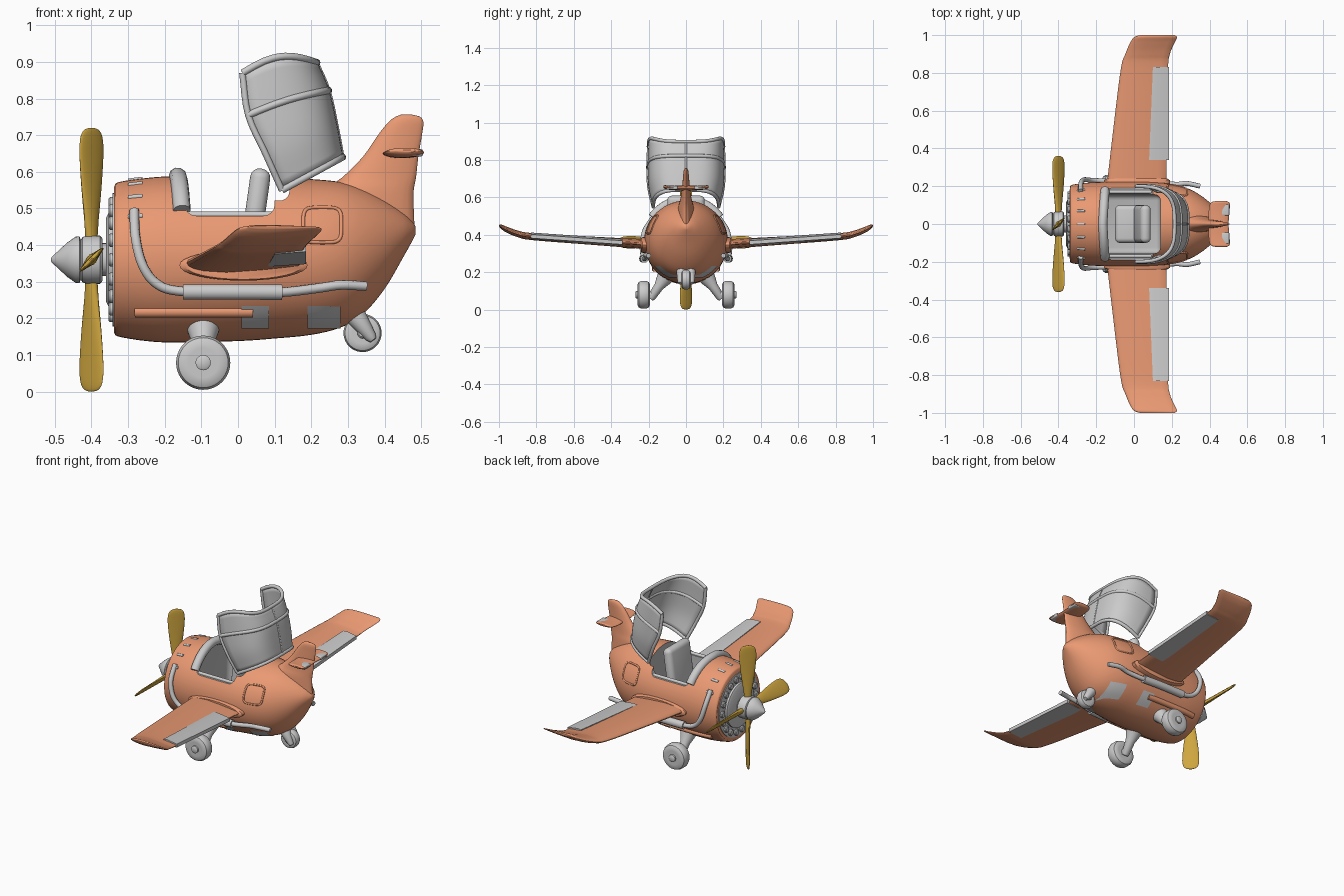
import bpy, bmesh, math
from math import sin, cos, pi, radians
from mathutils import Vector, Matrix

if "Cube" in bpy.data.objects:
    bpy.data.objects.remove(bpy.data.objects["Cube"])

def material(name, rgb):
    m = bpy.data.materials.new(name)
    m.diffuse_color = (*rgb, 1)
    m.use_nodes = True
    m.node_tree.nodes["Principled BSDF"].inputs["Base Color"].default_value = m.diffuse_color
    return m

ORANGE = material("orange paint", (0.82, 0.32, 0.17))
GOLD = material("gold paint", (0.62, 0.38, 0.05))
GREY = material("grey", (0.5, 0.5, 0.5))

def add(name, bm, mat=None, angle=35):
    bmesh.ops.recalc_face_normals(bm, faces=bm.faces)
    me = bpy.data.meshes.new(name)
    bm.to_mesh(me)
    bm.free()
    ob = bpy.data.objects.new(name, me)
    bpy.context.collection.objects.link(ob)
    if mat:
        me.materials.append(mat)
    shade(ob, angle)
    return ob

def shade(ob, angle=35):
    bpy.ops.object.select_all(action='DESELECT')
    ob.select_set(True)
    bpy.context.view_layer.objects.active = ob
    bpy.ops.object.shade_smooth_by_angle(angle=radians(angle))

def loft(name, rings, mat=None, closed=True, angle=35):
    bm = bmesh.new()
    vs = [[bm.verts.new(p) for p in r] for r in rings]
    n = len(vs[0])
    for a, b in zip(vs, vs[1:]):
        for i in range(n if closed else n - 1):
            j = (i + 1) % n
            bm.faces.new((a[i], a[j], b[j], b[i]))
    if closed:
        bm.faces.new(vs[0])
        bm.faces.new(vs[-1])
    return add(name, bm, mat, angle)

def smooth(rows, n=5):
    """Catmull-Rom through rows of numbers."""
    P = [Vector(r) for r in rows]
    P = [2 * P[0] - P[1]] + P + [2 * P[-1] - P[-2]]
    out = []
    for a, b, c, d in zip(P, P[1:], P[2:], P[3:]):
        for k in range(n):
            t = k / n
            out.append(b + 0.5 * t * ((c - a) + t * ((2*a - 5*b + 4*c - d) + t * (3*(b - c) + d - a))))
    return out + [P[-2]]

def tube(name, pts, r, mat=None, cyclic=False):
    cu = bpy.data.curves.new(name, 'CURVE')
    cu.dimensions, cu.bevel_depth, cu.bevel_resolution, cu.use_fill_caps = '3D', r, 3, True
    sp = cu.splines.new('POLY')
    sp.points.add(len(pts) - 1)
    for q, p in zip(sp.points, pts):
        q.co = (*p, 1)
    sp.use_cyclic_u, sp.use_smooth = cyclic, True
    if mat:
        cu.materials.append(mat)
    ob = bpy.data.objects.new(name, cu)
    bpy.context.collection.objects.link(ob)
    return ob

def lathe(name, prof, a, b, mat=None, seg=32):
    """prof = (distance along unit axis a->b, radius)."""
    a, d = Vector(a), (Vector(b) - Vector(a)).normalized()
    q = d.to_track_quat('Z', 'Y')
    return loft(name, [[a + q @ Vector((r * cos(2*pi*i/seg), r * sin(2*pi*i/seg), t)) for i in range(seg)]
                       for t, r in prof], mat)

def box(name, lo, hi, bevel, mat=None, tilt=0):
    lo, hi = Vector(lo), Vector(hi)
    bm = bmesh.new()
    bmesh.ops.create_cube(bm, size=1)
    bmesh.ops.scale(bm, vec=hi - lo, verts=bm.verts)
    bmesh.ops.bevel(bm, geom=bm.edges[:], offset=bevel, segments=4, profile=0.5, affect='EDGES')
    bmesh.ops.transform(bm, matrix=Matrix.Translation((lo + hi) / 2) @ Matrix.Rotation(tilt, 4, 'Y'), verts=bm.verts)
    return add(name, bm, mat)

# Fuselage: x, top z, bottom z, half width
ROWS = smooth([(-.338, .56, .16, .2), (-.325, .572, .15, .208), (-.25, .583, .138, .218), (-.17, .588, .134, .222),
               (0, .588, .138, .224), (.1, .585, .145, .221), (.2, .58, .155, .211), (.28, .572, .175, .19),
               (.34, .555, .21, .16), (.4, .525, .28, .115), (.45, .49, .365, .065), (.475, .465, .41, .03),
               (.485, .45, .43, .01)], 4)

def body(x, ang, off=0):
    for a, b in zip(ROWS, ROWS[1:]):
        if x <= b[0]:
            break
    r = a.lerp(b, (x - a[0]) / (b[0] - a[0]))
    return Vector((x, (r[3] + off) * cos(ang), (r[1] + r[2]) / 2 + ((r[1] - r[2]) / 2 + off) * sin(ang)))

def side(x, z, s, off=0):
    mid, rz = body(x, 0)[2], body(x, pi / 2)[2] - body(x, 0)[2]
    p = body(x, math.asin(max(-1, min(1, (z - mid) / rz))), off)
    return Vector((p.x, s * p.y, p.z))

fus = loft("fuselage", [[body(r[0], 2 * pi * i / 56) for i in range(56)] for r in ROWS], ORANGE)
cutters = [box("side_cutter", (-.145, -.4, .48), (.1, .4, .9), .03, GREY),
           box("cavity_cutter", (-.165, -.155, .25), (.14, .155, .85), .03, GREY)]
for c in cutters:
    m = fus.modifiers.new("cut", 'BOOLEAN')
    m.operation, m.solver, m.object, m.material_mode = 'DIFFERENCE', 'EXACT', c, 'TRANSFER'
    bpy.context.view_layer.objects.active = fus
    bpy.ops.object.modifier_apply(modifier=m.name)
    bpy.data.objects.remove(c)
shade(fus)

# Cockpit padding, sills, seat
arch = [body(-.165, radians(36 + 108 * i / 24), .0) + Vector((.012 * abs(i - 12) / 12, 0, 0)) for i in range(25)]
tube("cockpit_front_pad", arch, .024)
for s in (1, -1):
    tube("cockpit_sill", [(-.14, s * .17, .482), (.1, s * .17, .482)], .01)
box("seat_back", (.015, -.1, .3), (.07, .1, .61), .025, tilt=radians(8))
box("seat_cushion", (-.1, -.1, .27), (.05, .1, .35), .025)

# Tail fin and tailplane
fin = smooth([(.44, .22, .482, .05), (.54, .23, .479, .042), (.585, .285, .486, .03), (.64, .34, .492, .022),
              (.7, .382, .502, .016), (.735, .41, .506, .013), (.75, .43, .497, .009), (.756, .445, .475, .003)], 4)
loft("tail_fin", [[((a + b) / 2 - (b - a) / 2 * cos(t), h * sin(t) * (1 + .3 * cos(t)), z)
                   for t in [2 * pi * i / 24 for i in range(24)]] for z, a, b, h in fin], ORANGE)
tp = smooth([(0, .395, .5, .65, .013), (.06, .395, .505, .65, .012), (.1, .4, .508, .653, .011),
             (.115, .41, .503, .656, .009), (.121, .43, .49, .657, .003)], 3)
for s in (1, -1):
    loft("tailplane", [[((a + b) / 2 - (b - a) / 2 * cos(t), s * y, z + h * sin(t))
                        for t in [2 * pi * i / 20 for i in range(20)]] for y, a, b, z, h in tp], ORANGE)
    box("elevator", (.462, s * .075 - .03, .642), (.505, s * .075 + .03, .662), .006)

# Wings with upturned tips, ailerons, fairings
FOIL = [(0, 0), (.015, .32), (.06, .6), (.15, .85), (.35, 1), (.65, .75), (.85, .5), (.98, .3), (1, .1)]
FOIL = FOIL + [(u, -h) for u, h in FOIL[:0:-1]]
WING = smooth([(.17, -.148, .17, .347, .027), (.5, -.11, .175, .368, .022), (.82, -.07, .18, .39, .019),
               (.9, -.046, .19, .405, .018), (.96, -.02, .215, .428, .016), (.988, .0, .228, .443, .012),
               (1.0, .03, .215, .449, .004)], 5)
for s in (1, -1):
    loft("wing", [[(a + (b - a) * u, s * y, z + t * h) for u, h in FOIL] for y, a, b, z, t in WING], ORANGE, angle=50)
    loft("aileron", [[(x, s * y, z + h) for x, h in ((.08 + k, -.016), (.08 + k, .018), (.1 + k, .021), (.185, .011), (.185, -.009))]
                     for y, z, k in ((.34, .357, 0), (.83, .391, .02))])
    loft("wing_root_fairing", [[(.015 + .175 * g * cos(t), s * y, .345 + .042 * g * sin(t))
                                for t in [2 * pi * i / 32 for i in range(32)]]
                               for y, g in ((.18, 1), (.232, 1), (.24, .92))], ORANGE)

# Open canopy: rim point, crown point, half width, bulge
CAN = smooth([(.12, .55, .285, .64, .175, 0), (.075, .65, .268, .73, .198, 0),
              (.028, .755, .247, .822, .203, .008), (.012, .87, .215, .898, .2, .03)], 4)
def can_ring(c):
    out = []
    for i in range(33):
        t = pi * i / 32
        h = sin(t) ** .75
        y = c[4] * math.copysign(abs(cos(t)) ** .6, cos(t))
        out.append(Vector((c[0] + (c[2] - c[0]) * h, y, c[1] + (c[3] - c[1]) * h + c[5] * sin(pi * h))))
    return out
rings = [can_ring(c) for c in CAN]
can = loft("canopy_glass", rings, None, closed=False)
sol = can.modifiers.new("thickness", 'SOLIDIFY')
sol.thickness, sol.offset = .006, 0
for k in (0, 8, 12):
    tube("canopy_frame", rings[k], .01)
for i in (0, 16, 32):
    tube("canopy_rail", [r[i] for r in rings], .009 if i != 16 else .006)

# Engine face and propeller
X, CZ = -.34, .36
lathe("engine_face", [(0, .182), (.01, .182)], (-.342, 0, CZ), (0, 0, CZ), seg=48)
lathe("engine_plate", [(0, .115), (.006, .127), (.03, .127)], (-.36, 0, CZ), (0, 0, CZ), seg=48)
for i in range(18):
    t = 2 * pi * i / 18
    lathe("engine_cylinder", [(0, .014), (.004, .018), (.02, .018)],
          (-.353, .155 * cos(t), CZ + .155 * sin(t)), (0, .155 * cos(t), CZ + .155 * sin(t)), seg=12)
lathe("propeller_hub", [(0, .05), (.008, .062), (.02, .066), (.055, .066), (.062, .058), (.062, .045), (.09, .045)],
      (-.432, 0, CZ), (0, 0, CZ))
lathe("spinner", [(0, .002), (.003, .008), (.045, .047), (.068, .063), (.078, .064), (.084, .05)], (-.511, 0, CZ), (0, 0, CZ))
blade = smooth([(.05, .018, .014), (.1, .024, .013), (.2, .038, .01), (.29, .046, .008), (.335, .042, .007),
                (.354, .028, .005), (.36, .008, .002)], 4)
for k in range(4):
    M = Matrix.Translation((-.4, 0, CZ)) @ Matrix.Rotation(k * pi / 2, 4, 'X')
    loft("propeller_blade", [[M @ Vector(((c * cos(t) + h * sin(t)) * .707, (c * cos(t) - h * sin(t)) * .707, r))
                              for t in [2 * pi * i / 20 for i in range(20)]] for r, c, h in blade], GOLD)

# Wheels and struts
def wheel(name, c, r, w):
    prof = [(-w, r * .55), (-w, r * .75), (-w * .8, r * .92), (-w * .4, r), (w * .4, r), (w * .8, r * .92), (w, r * .75), (w, r * .55)]
    c = Vector(c)
    lathe(name, prof, c, c + Vector((0, 1, 0)), seg=40)
    lathe(name + "_hub", [(-w - .012, r * .2), (-w - .008, r * .28), (w + .008, r * .28), (w + .012, r * .2)], c, c + Vector((0, 1, 0)))
for s in (1, -1):
    wheel("main_wheel", (-.095, s * .226, .079), .074, .033)
    lathe("main_strut", [(-.01, .016), (0, .022), (.07, .026), (.12, .042), (.16, .05)], (-.095, s * .185, .065), (-.095, s * .1, .19))
    lathe("tail_fork", [(-.012, .01), (0, .016), (.06, .027), (.09, .03)], (.362, s * .03, .15), (.315, s * .022, .215))
wheel("tail_wheel", (.34, 0, .16), .052, .024)

# Exhausts, belly pods, panels, hatches
for s in (1, -1):
    path = [side(-.283, .492, s, .005), side(-.28, .42, s, .014), side(-.262, .35, s, .018), side(-.225, .302, s, .02),
            side(-.16, .282, s, .022), side(0, .28, s, .022), side(.12, .28, s, .022), side(.22, .29, s, .02),
            Vector((.28, s * .215, .291)), Vector((.35, s * .2, .288))]
    tube("exhaust_pipe", smooth(path, 5), .013)
    tube("exhaust_muffler", [side(x, .28, s, .022) for x in (-.15, -.06, .03, .12)], .022)
    tube("belly_pod", [side(-.28 + .02 * i, .215, s, -.004) for i in range(17)], .016, ORANGE)
    for x0, x1 in ((.01, .085), (.19, .28)):
        loft("belly_panel", [[side(x0 + (x1 - x0) * i / 5, z, s, .003) for i in range(6)]
                             for z in (.175, .19, .205, .22, .235)], None, closed=False)
    sq = lambda v: math.copysign(abs(v) ** .45, v)
    tube("side_hatch_rim", [side(.23 + .052 * sq(cos(t)), .455 + .048 * sq(sin(t)), s) for t in [2 * pi * i / 40 for i in range(40)]],
         .005, ORANGE, True)
for i in range(7):
    a = radians(33 + 19 * i)
    tube("cowl_vent", [body(-.3, a, -.002), body(-.28, a, -.002), body(-.26, a, -.002)], .007)
